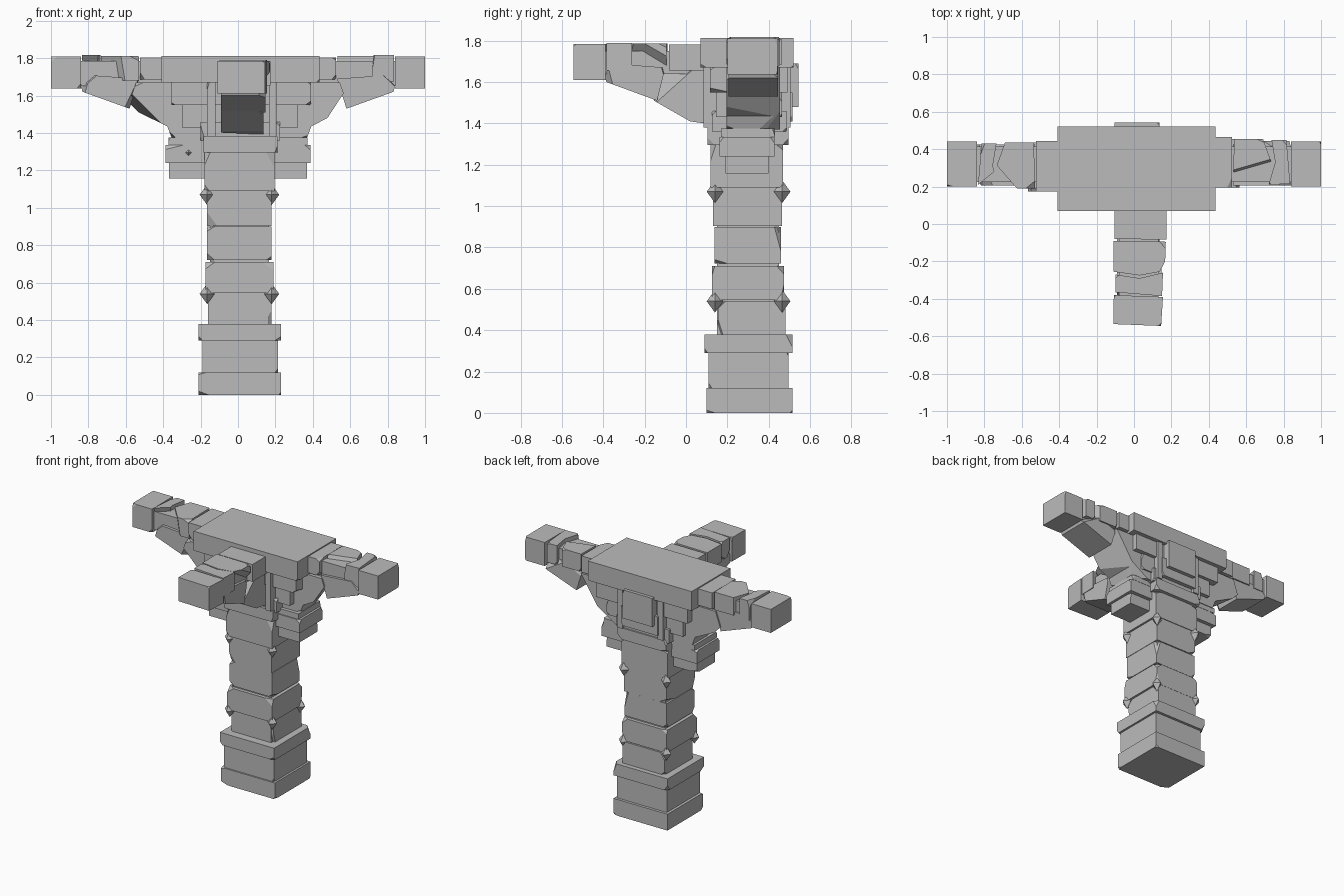
import bpy, bmesh, random
from mathutils import Vector

random.seed(7)
cube = bpy.data.objects.get("Cube")
if cube:
    bpy.data.objects.remove(cube, do_unlink=True)

GREY = (0.5, 0.5, 0.5, 1)
stone_mat = bpy.data.materials.new("grey_stone")
stone_mat.use_nodes = True
stone_mat.diffuse_color = GREY
bsdf = stone_mat.node_tree.nodes["Principled BSDF"]
bsdf.inputs["Base Color"].default_value = GREY
bsdf.inputs["Roughness"].default_value = 0.9


def finish(name, bm):
    bmesh.ops.recalc_face_normals(bm, faces=bm.faces)
    mesh = bpy.data.meshes.new(name)
    bm.to_mesh(mesh)
    bm.free()
    mesh.materials.append(stone_mat)
    obj = bpy.data.objects.new(name, mesh)
    bpy.context.collection.objects.link(obj)
    return obj


def chip(bm, count, size):
    """Slice thin flakes off random corners and edges of a stone."""
    centre = sum((v.co for v in bm.verts), Vector()) / len(bm.verts)
    corners = [v.co.copy() for v in bm.verts]
    for corner in random.sample(corners, min(count, len(corners))):
        out = corner - centre
        n = Vector([(1 if c > 0 else -1) * random.uniform(0.15, 1) for c in out]).normalized()
        cut = bmesh.ops.bisect_plane(
            bm, geom=bm.verts[:] + bm.edges[:] + bm.faces[:],
            plane_co=corner - n * random.uniform(0.4, 1) * size,
            plane_no=n, clear_outer=True)
        rim = [e for e in cut["geom_cut"] if isinstance(e, bmesh.types.BMEdge)]
        bmesh.ops.holes_fill(bm, edges=rim, sides=0)


def prism(name, profile, lo, hi, plane="xz", chips=3, size=0.02):
    """Extrude a profile in the named plane from lo to hi on the other axis."""
    place = {"xz": lambda a, b, t: (a, t, b),
             "yz": lambda a, b, t: (t, a, b),
             "xy": lambda a, b, t: (a, b, t)}[plane]
    bm = bmesh.new()
    rings = [[bm.verts.new(place(a, b, t)) for a, b in profile] for t in (lo, hi)]
    for ring in rings:
        bm.faces.new(ring)
    n = len(profile)
    for i in range(n):
        j = (i + 1) % n
        bm.faces.new((rings[0][i], rings[0][j], rings[1][j], rings[1][i]))
    bmesh.ops.recalc_face_normals(bm, faces=bm.faces)
    chip(bm, chips, size)
    return finish(name, bm)


def block(name, x, y, z, chips=3, size=0.02):
    return prism(name, [(x[0], z[0]), (x[1], z[0]), (x[1], z[1]), (x[0], z[1])],
                 y[0], y[1], chips=chips, size=size)


def stud(name, at, radius, height):
    bm = bmesh.new()
    bmesh.ops.create_uvsphere(bm, u_segments=4, v_segments=2, radius=radius)
    for v in bm.verts:
        v.co = Vector((v.co.x, v.co.y, v.co.z * height / radius)) + Vector(at)
    finish(name, bm)


# Plinth
block("plinth_base", (-0.21, 0.23), (0.1, 0.515), (0, 0.12), 4, 0.02)
block("plinth_body", (-0.19, 0.215), (0.11, 0.495), (0.11, 0.3), 3)
block("plinth_cap", (-0.21, 0.23), (0.09, 0.515), (0.29, 0.38), 4)

# Column shaft: slightly uneven stones around a core that closes the joints
block("shaft_core", (-0.15, 0.165), (0.15, 0.45), (0.3, 1.4), 0)
shaft = [((-0.16, 0.18), (0.155, 0.48), (0.38, 0.54)),
         ((-0.175, 0.19), (0.125, 0.475), (0.545, 0.71)),
         ((-0.165, 0.18), (0.137, 0.46), (0.722, 0.9)),
         ((-0.165, 0.18), (0.13, 0.465), (0.903, 1.09)),
         ((-0.18, 0.195), (0.118, 0.47), (1.09, 1.3))]
for i, (x, y, z) in enumerate(shaft):
    block(f"shaft_stone_{i + 1}", x, y, z, 5, 0.025)
block("shaft_collar", (-0.185, 0.21), (0.105, 0.495), (1.295, 1.38), 4)

# Diamond studs on the shaft corners
for level, z in (("lower", 0.54), ("upper", 1.07)):
    for x in (-0.165, 0.18):
        for y in (0.14, 0.465):
            stud(f"{level}_corner_stud", (x, y, z), 0.04, 0.055)

# Capital: stepped stone under a wide slab
block("capital_lower", (-0.2, 0.225), (0.125, 0.485), (1.36, 1.46), 3)
block("capital_middle", (-0.3, 0.32), (0.145, 0.465), (1.43, 1.56), 3)
block("capital_upper", (-0.355, 0.39), (0.115, 0.49), (1.55, 1.68), 3)
block("top_slab", (-0.41, 0.435), (0.07, 0.52), (1.67, 1.813), 3, 0.012)

# Upright strips framing the front arm and the rear panel
for side, x in (("right", (-0.165, -0.12)), ("left", (0.165, 0.205))):
    block(f"{side}_front_strip", x, (0.085, 0.2), (1.38, 1.67), 2, 0.015)
    block(f"{side}_rear_strip", x, (0.4, 0.505), (1.38, 1.67), 2, 0.015)
block("rear_panel_lower", (-0.13, 0.17), (0.4, 0.515), (1.41, 1.55), 2)
block("rear_panel", (-0.105, 0.135), (0.4, 0.543), (1.48, 1.69), 4, 0.015)

# Side arms, made once per side with the sign s
CX = 0.007
for s, side in ((-1, "right"), (1, "left")):
    def pts(profile):
        return [(s * a + (CX if a < 0.5 else 0), b) for a, b in profile]
    dy = 0.01 if s > 0 else -0.01

    # Brackets below the capital
    def span(a, b):
        return sorted((s * a, s * b))
    block(f"{side}_bracket_ledge", span(0.1, 0.372), (0.17, 0.43), (1.335, 1.375), 2, 0.01)
    block(f"{side}_bracket_upper", span(0.1, 0.388), (0.163, 0.428), (1.24, 1.335), 3, 0.015)
    block(f"{side}_bracket_lower", span(0.1, 0.368), (0.19, 0.4), (1.157, 1.245), 2, 0.015)

    # Corbel stones
    prism(f"{side}_arm_root",
          pts([(0.1, 1.37), (0.36, 1.37), (0.385, 1.435), (0.59, 1.54), (0.545, 1.67), (0.1, 1.68)]),
          0.185 + dy, 0.445 + dy, chips=4, size=0.025)
    prism(f"{side}_arm_corbel",
          pts([(0.58, 1.53), (0.83, 1.62), (0.84, 1.65), (0.8, 1.71), (0.53, 1.69)]),
          0.205, 0.435 + dy, chips=4, size=0.03)
    block(f"{side}_arm_core", span(0.3, 0.9), (0.225, 0.415), (1.65, 1.785), 0)

    # Top beam stones with slanted, cracked joints
    beams = [[(0.3, 0.185), (0.525, 0.185), (0.525, 0.455), (0.3, 0.455)],
             [(0.53, 0.2), (0.71, 0.2), (0.735, 0.32), (0.69, 0.445), (0.535, 0.445)],
             [(0.72, 0.2), (0.835, 0.205), (0.815, 0.44), (0.735, 0.44), (0.755, 0.32)]]
    for i, plan in enumerate(beams):
        prism(f"{side}_beam_stone_{i + 1}", [(s * a, b + dy) for a, b in plan],
              1.685 - 0.005 * i, 1.805 + 0.006 * i, "xy", 3, 0.025)
    block(f"{side}_arm_end", span(0.84, 1), (0.2, 0.442), (1.637, 1.81), 2, 0.012)

stud("bracket_stud", (-0.265, 0.165, 1.295), 0.018, 0.018)

# Front arm
prism("front_arm_root",
      [(0.2, 1.38), (0.09, 1.4), (0.02, 1.41), (-0.155, 1.51), (-0.11, 1.65), (0.2, 1.67)],
      -0.09, 0.135, "yz", 3, 0.02)
prism("front_arm_corbel",
      [(-0.14, 1.51), (-0.385, 1.6), (-0.395, 1.63), (-0.36, 1.69), (-0.1, 1.67)],
      -0.092, 0.148, "yz", 4, 0.025)
block("front_arm_core", (-0.08, 0.13), (-0.45, 0.15), (1.64, 1.75), 0)
front_beams = [[(-0.105, 0.12), (0.175, 0.12), (0.175, -0.083), (-0.105, -0.08)],
               [(-0.11, -0.09), (0.17, -0.095), (0.165, -0.25), (0.03, -0.275), (-0.11, -0.255)],
               [(-0.1, -0.27), (0.03, -0.29), (0.155, -0.26), (0.15, -0.385), (-0.1, -0.365)]]
for i, plan in enumerate(front_beams):
    prism(f"front_beam_stone_{i + 1}", plan, 1.655, 1.782 + 0.004 * i, "xy", 3, 0.025)
prism("front_arm_end",
      [(-0.108, -0.38), (-0.11, -0.535), (0.145, -0.545), (0.155, -0.39)],
      1.61, 1.785, "xy", 2, 0.012)
